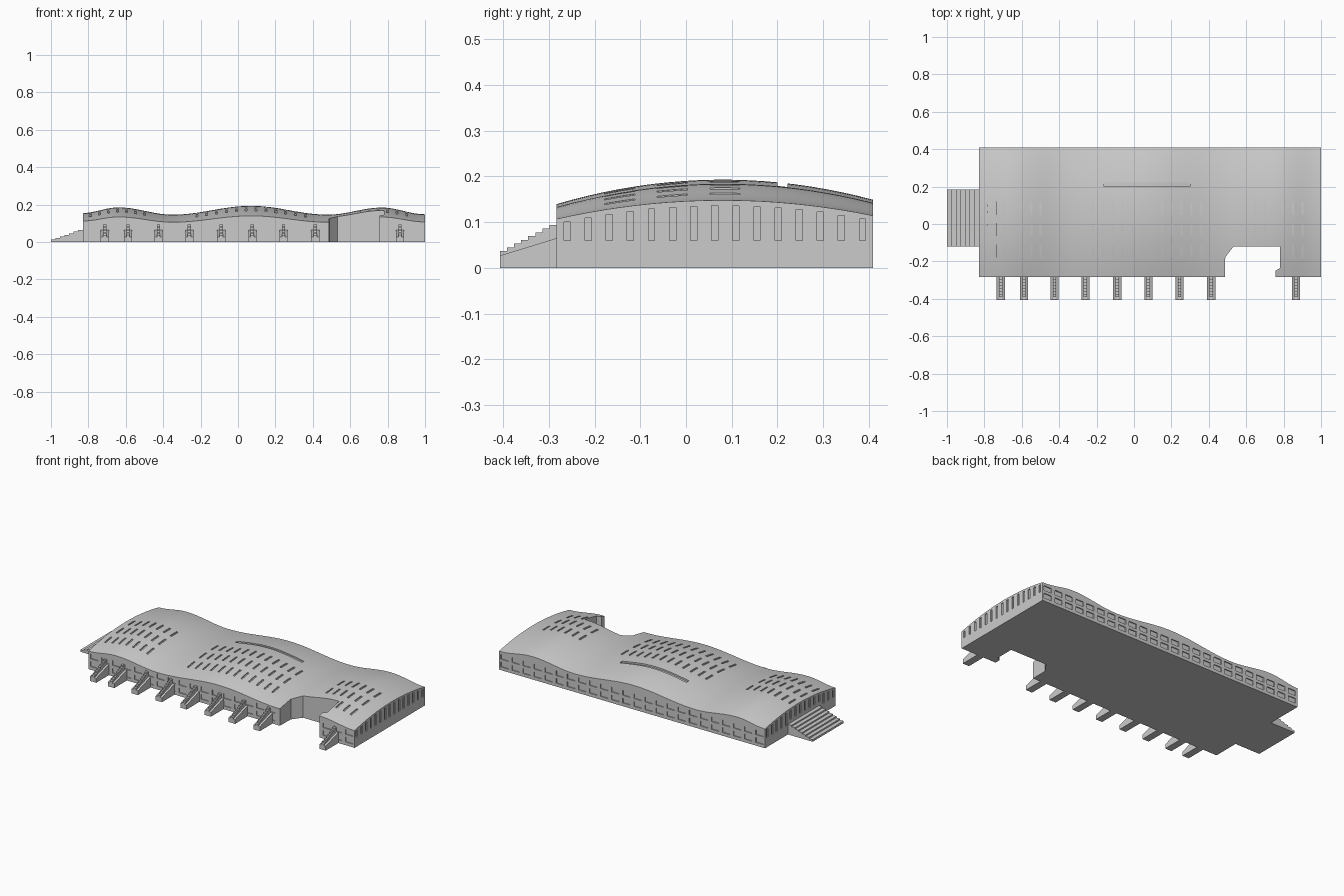
import bpy, bmesh, math

if "Cube" in bpy.data.objects:
    bpy.data.objects.remove(bpy.data.objects["Cube"])

CREST = [(-0.83, .155), (-0.64, .185), (-0.35, .146), (0.07, .193),
         (0.48, .146), (0.77, .184), (1.0, .148)]
X0, X1, Y0, Y1 = -0.83, 1.0, -0.283, 0.409


def roof(x, y):
    """Height of the wavy, arched roof."""
    x = min(max(x, X0), X1)
    for (xa, za), (xb, zb) in zip(CREST, CREST[1:]):
        if x <= xb:
            t = (x - xa) / (xb - xa)
            z = za + (zb - za) * (1 - math.cos(math.pi * t)) / 2
            break
    return z * (1 - 2.1 * (y - 0.08) ** 2)


def finish(name, bm):
    bmesh.ops.recalc_face_normals(bm, faces=bm.faces)
    me = bpy.data.meshes.new(name)
    bm.to_mesh(me)
    bm.free()
    ob = bpy.data.objects.new(name, me)
    bpy.context.collection.objects.link(ob)
    return ob


def prism(bm, pts, vec):
    """Closed prism from a polygon extruded along vec."""
    a = [bm.verts.new(p) for p in pts]
    b = [bm.verts.new([p[i] + vec[i] for i in range(3)]) for p in pts]
    bm.faces.new(a)
    bm.faces.new(b[::-1])
    n = len(a)
    for i in range(n):
        bm.faces.new((a[i], b[i], b[(i + 1) % n], a[(i + 1) % n]))


def box(bm, x0, x1, y0, y1, z0, z1):
    prism(bm, [(x0, y0, z0), (x1, y0, z0), (x1, y1, z0), (x0, y1, z0)], (0, 0, z1 - z0))


def cut(ob, cutter):
    cutter.hide_render = True
    m = ob.modifiers.new("cut", 'BOOLEAN')
    m.operation, m.solver, m.object = 'DIFFERENCE', 'EXACT', cutter
    bpy.context.view_layer.objects.active = ob
    bpy.ops.object.modifier_apply(modifier=m.name)
    bpy.data.objects.remove(cutter)


# Main hall with wavy roof
bm = bmesh.new()
NX, NY = 72, 20
top = [[bm.verts.new((x, y, roof(x, y)))
        for y in [Y0 + (Y1 - Y0) * j / NY for j in range(NY + 1)]]
       for x in [X0 + (X1 - X0) * i / NX for i in range(NX + 1)]]
for i in range(NX):
    for j in range(NY):
        bm.faces.new((top[i][j], top[i + 1][j], top[i + 1][j + 1], top[i][j + 1]))
rim = [r[0] for r in top] + top[-1][1:] + [r[-1] for r in top[-2::-1]] + top[0][-2:0:-1]
base = [bm.verts.new((v.co.x, v.co.y, 0)) for v in rim]
for i in range(len(rim)):
    k = (i + 1) % len(rim)
    bm.faces.new((rim[i], base[i], base[k], rim[k]))
bm.faces.new(base)
hall = finish("hall", bm)

# Entrance notch in the front
bm = bmesh.new()
prism(bm, [(x, y, -0.1) for x, y in [(.484, -.4), (.488, -.178), (.532, -.12), (.781, -.12),
           (.781, -.235), (.757, -.25), (.757, -.4)]], (0, 0, 0.5))
cut(hall, finish("notch_cutter", bm))

# Roof slits, long roof groove, wall windows and end slits
bm = bmesh.new()
D = 0.007


def roof_slit(x, w, y, l):
    ys = [y - l / 2 + l * i / 3 for i in range(4)]
    pts = [(x - w / 2, q, roof(x, q) - D) for q in ys]
    pts += [(x - w / 2, ys[-1], 0.3), (x - w / 2, ys[0], 0.3)]
    prism(bm, pts, (w, 0, 0))


for xa, xb, n in [(-.79, -.50, 7), (-.22, .36, 12), (.65, .90, 6)]:
    for y in (-.145, -.03, .085):
        for i in range(n):
            x = xa + (xb - xa) * i / (n - 1)
            if not (y < -.08 and x < .80 and x > .46):
                roof_slit(x, .011, y, .066)
xs = [-.16 + .46 * i / 16 for i in range(17)]
prism(bm, [(x, .2, roof(x, .21) - .009) for x in xs] + [(xs[-1], .2, .3), (xs[0], .2, .3)],
      (0, .022, 0))
N = 24
for i in range(N):
    x = X0 + (X1 - X0) * (i + .5) / N
    for s, yw in ((-1, Y0), (1, Y1)):
        if s < 0 and .44 < x < .80:
            continue
        for z0, z1 in ((.02, .05), (.068, .098)):
            box(bm, x - .026, x + .026, yw - .006, yw + .006, z0, z1)
for i in range(15):
    y = Y0 + (Y1 - Y0) * (i + .5) / 15
    for xw in (X0, X1):
        if xw == X0 and -.13 < y < .2:
            z0 = .085
        else:
            z0 = .06
        box(bm, xw - .006, xw + .006, y - .007, y + .007, z0, roof(xw, y) - .012)
cut(hall, finish("slot_cutter", bm))
bpy.ops.object.select_all(action='DESELECT')
hall.select_set(True)
bpy.context.view_layer.objects.active = hall
bpy.ops.object.shade_smooth_by_angle(angle=math.radians(25))

# Front buttresses: wide sloped base with a stepped central ridge
YO = -0.407
for n, x in enumerate((-.712, -.588, -.425, -.26, -.09, .077, .243, .413, .866)):
    bm = bmesh.new()
    prism(bm, [(x - .022, Y0, 0), (x - .022, YO, 0), (x - .022, YO, .027),
               (x - .022, Y0, .065)], (.044, 0, 0))
    pts = [(x - .009, Y0, 0), (x - .009, YO, 0)]
    for i in range(8):
        z = .037 + .057 * i / 7
        pts += [(x - .009, YO + (Y0 - YO) * i / 8, z),
                (x - .009, YO + (Y0 - YO) * (i + 1) / 8, z)]
    prism(bm, pts, (.018, 0, 0))
    finish("buttress_%d" % (n + 1), bm)

# Broad side steps on the left end
bm = bmesh.new()
pts = [(X0, -.12, 0), (-1, -.12, 0)]
for i in range(7):
    z = .013 + .05 * i / 6
    pts += [(-1 + .17 * i / 7, -.12, z), (-1 + .17 * (i + 1) / 7, -.12, z)]
prism(bm, pts, (0, .304, 0))
finish("side_steps", bm)
